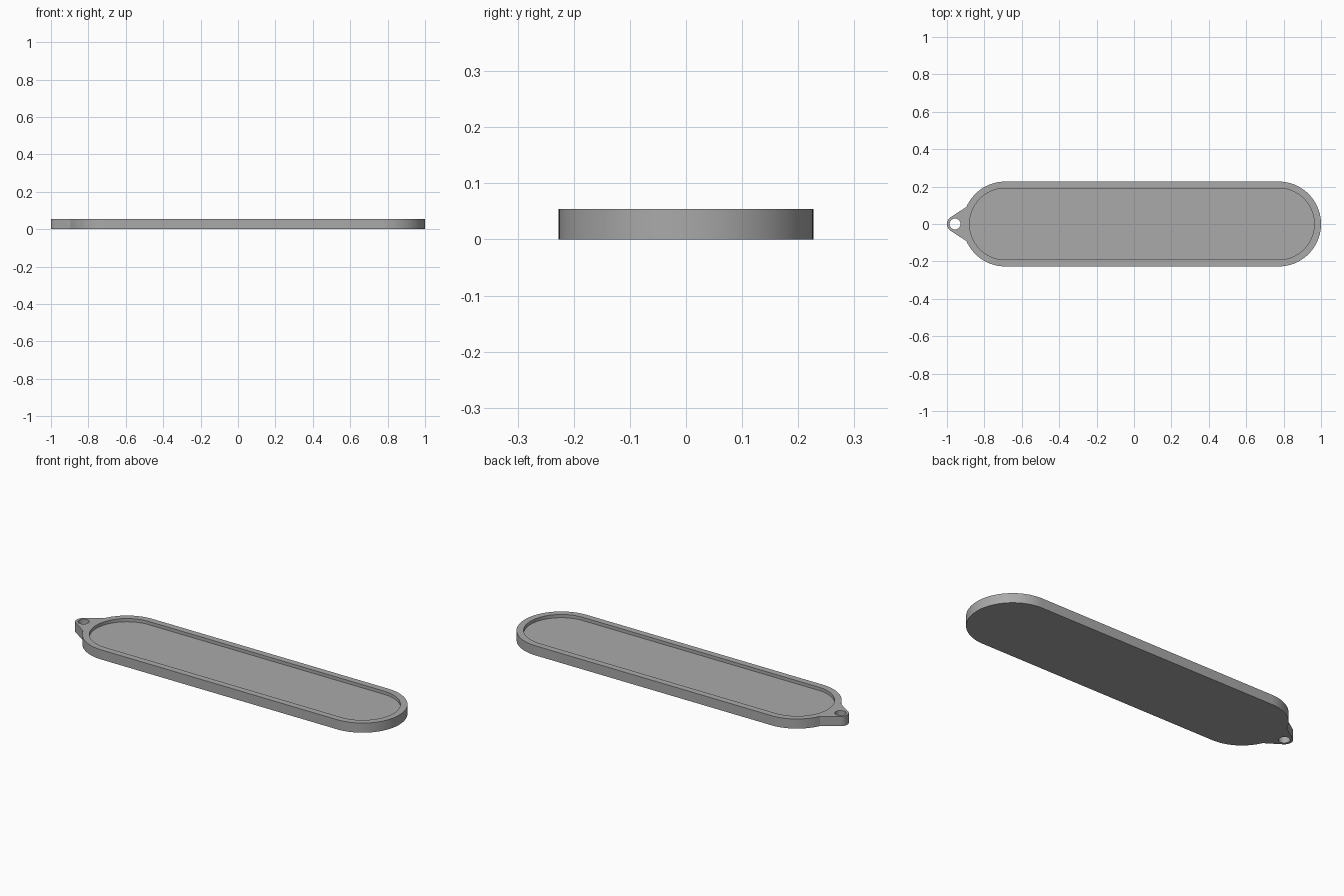
import bpy, bmesh
from math import sin, cos, pi, atan2, acos, asin, hypot

cube = bpy.data.objects.get("Cube")
if cube:
    bpy.data.objects.remove(cube, do_unlink=True)

HEIGHT, FLOOR = 0.054, 0.036      # tray height and recess floor height
RADIUS, WALL = 0.227, 0.036       # outer end radius and rim width
LEFT, RIGHT = -0.688, 0.773       # centres of the rounded ends
EYE_X, EYE_R, HOLE_R = -0.957, 0.043, 0.029
LUG_Y = 0.092                     # half width of the lug root

grey = bpy.data.materials.new("plain grey")
grey.use_nodes = True
grey.diffuse_color = (0.4, 0.4, 0.4, 1)
grey.node_tree.nodes["Principled BSDF"].inputs["Base Color"].default_value = grey.diffuse_color


def arc(cx, r, start, end, steps):
    return [(cx + r * cos(a), r * sin(a))
            for a in (start + (end - start) * i / steps for i in range(steps + 1))]


def prism(name, outline, z0, z1):
    bm = bmesh.new()
    face = bm.faces.new([bm.verts.new((x, y, z0)) for x, y in outline])
    top = bmesh.ops.extrude_face_region(bm, geom=[face])["geom"]
    bmesh.ops.translate(bm, vec=(0, 0, z1 - z0),
                        verts=[v for v in top if isinstance(v, bmesh.types.BMVert)])
    bmesh.ops.recalc_face_normals(bm, faces=bm.faces)
    mesh = bpy.data.meshes.new(name)
    bm.to_mesh(mesh)
    bm.free()
    mesh.materials.append(grey)
    obj = bpy.data.objects.new(name, mesh)
    bpy.context.collection.objects.link(obj)
    return obj


# Outline: rounded ends, with a lug tapering tangentially into the eyelet
root_angle = pi - asin(LUG_Y / RADIUS)
root_x = LEFT + RADIUS * cos(root_angle)
dx = root_x - EYE_X
tangent = atan2(LUG_Y, dx) + acos(EYE_R / hypot(dx, LUG_Y))
outline = (arc(RIGHT, RADIUS, -pi / 2, pi / 2, 48)
           + arc(LEFT, RADIUS, pi / 2, root_angle, 20)
           + arc(EYE_X, EYE_R, tangent, 2 * pi - tangent, 20)
           + arc(LEFT, RADIUS, 2 * pi - root_angle, 3 * pi / 2, 20))
tray = prism("tray", outline, 0, HEIGHT)

# Cutters for the shallow recess and the eyelet hole
inner = RADIUS - WALL
recess = (arc(RIGHT, inner, -pi / 2, pi / 2, 48)
          + arc(LEFT, inner, pi / 2, 3 * pi / 2, 48))
cutters = [prism("recess_cutter", recess, FLOOR, HEIGHT + 0.1),
           prism("hole_cutter", arc(EYE_X, HOLE_R, 0, 2 * pi, 32)[:-1], -0.1, HEIGHT + 0.1)]

bpy.ops.object.select_all(action='DESELECT')
bpy.context.view_layer.objects.active = tray
tray.select_set(True)
for cutter in cutters:
    cutter.hide_render = True
    mod = tray.modifiers.new(cutter.name, 'BOOLEAN')
    mod.operation, mod.solver, mod.object = 'DIFFERENCE', 'EXACT', cutter
    bpy.ops.object.modifier_apply(modifier=mod.name)
    bpy.data.objects.remove(cutter, do_unlink=True)

bpy.ops.object.shade_smooth_by_angle(angle=pi / 6)
